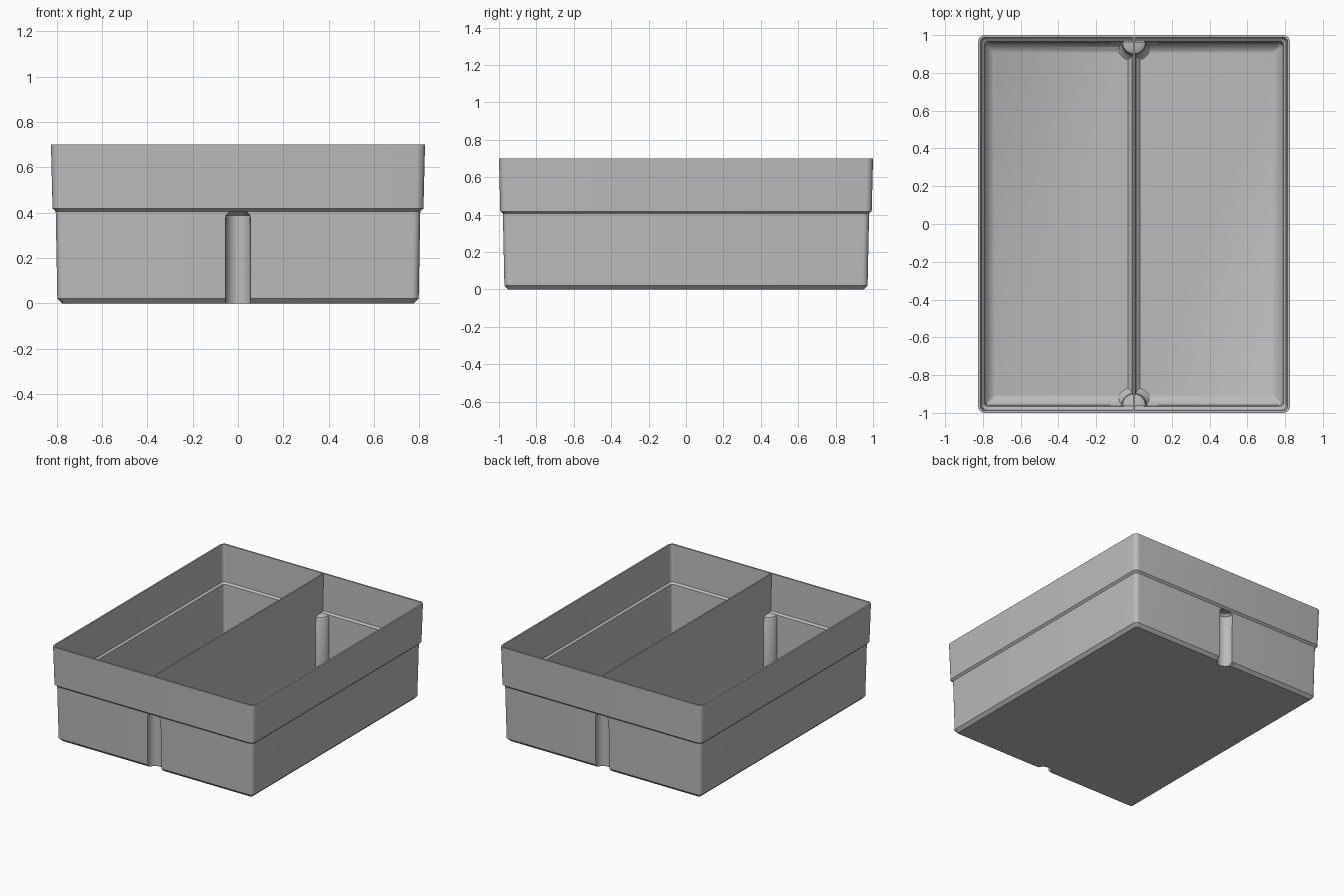
import bpy, bmesh, math

cube = bpy.data.objects.get("Cube")
if cube:
    bpy.data.objects.remove(cube, do_unlink=True)

grey = bpy.data.materials.new("plain_grey")
grey.use_nodes = True
GREY = (0.5, 0.5, 0.5, 1)
grey.diffuse_color = GREY
grey.node_tree.nodes["Principled BSDF"].inputs["Base Color"].default_value = GREY


def loft(name, rings):
    """Closed solid through a stack of rings with equal point counts."""
    bm = bmesh.new()
    rows = [[bm.verts.new(p) for p in ring] for ring in rings]
    n = len(rows[0])
    for a, b in zip(rows, rows[1:]):
        for i in range(n):
            j = (i + 1) % n
            bm.faces.new((a[i], a[j], b[j], b[i]))
    bm.faces.new(rows[0][::-1])
    bm.faces.new(rows[-1])
    bmesh.ops.recalc_face_normals(bm, faces=bm.faces)
    mesh = bpy.data.meshes.new(name)
    bm.to_mesh(mesh)
    bm.free()
    mesh.materials.append(grey)
    obj = bpy.data.objects.new(name, mesh)
    bpy.context.collection.objects.link(obj)
    return obj


def rounded_rect(z, hx, hy, r, steps=6):
    points = []
    for k, (sx, sy) in enumerate(((1, 1), (-1, 1), (-1, -1), (1, -1))):
        for s in range(steps + 1):
            a = math.pi / 2 * (k + s / steps)
            points.append((sx * (hx - r) + r * math.cos(a),
                           sy * (hy - r) + r * math.sin(a), z))
    return points


def half_round(z, r, side, centre, back, steps=20):
    """D-shaped ring bulging inward from the wall on the given side."""
    arc = [(r * math.cos(math.pi * s / steps),
            side * (centre - r * math.sin(math.pi * s / steps)), z)
           for s in range(steps + 1)]
    return arc + [(-r, side * back, z), (r, side * back, z)]


def combine(target, tool, operation):
    mod = target.modifiers.new(operation.lower(), 'BOOLEAN')
    mod.operation = operation
    mod.solver = 'EXACT'
    mod.object = tool
    bpy.context.view_layer.objects.active = target
    bpy.ops.object.modifier_apply(modifier=mod.name)
    bpy.data.objects.remove(tool, do_unlink=True)


# Stepped tub: up the outside, over the rim, down the inside to the floor
outside = [(0, .775, .95, .015), (.022, .797, .971, .03), (.405, .804, .979, .03),
           (.418, .818, .993, .035), (.70, .825, 1, .035)]
inside = [(.70, .813, .988, .025), (.43, .806, .981, .024), (.418, .792, .967, .02),
          (.06, .785, .959, .018), (.03, .765, .938, .01), (.016, .738, .91, .003)]
tub = loft("divided_tub", [rounded_rect(*ring) for ring in outside + inside])

# Thin central divider with a flared foot
wall = [(.008, .035, .955), (.018, .03, .96), (.03, .016, .964), (.055, .008, .964),
        (.405, .007, .972), (.43, .006, .986), (.697, .005, .994)]
divider = loft("divider", [[(-x, -y, z), (x, -y, z), (x, y, z), (-x, y, z)]
                           for z, x, y in wall])
combine(tub, divider, 'UNION')

# Hollow half-round pillars at both ends of the divider
pillar = [(.014, .1), (.025, .085), (.05, .069), (.4, .066), (.412, .06), (.422, .042)]
groove = [(-.02, .056), (.388, .054), (.404, .036)]
for side, name in ((-1, "front"), (1, "back")):
    body = loft(name + "_pillar",
                [half_round(z, r, side, .961, .964) for z, r in pillar])
    combine(tub, body, 'UNION')
    cutter = loft(name + "_groove",
                  [half_round(z, r, side, .966, 1.05) for z, r in groove])
    combine(tub, cutter, 'DIFFERENCE')

# Smooth the rounded corners, keep moulded edges crisp
bpy.ops.object.select_all(action='DESELECT')
tub.select_set(True)
bpy.context.view_layer.objects.active = tub
bpy.ops.object.shade_smooth_by_angle(angle=math.radians(30))
